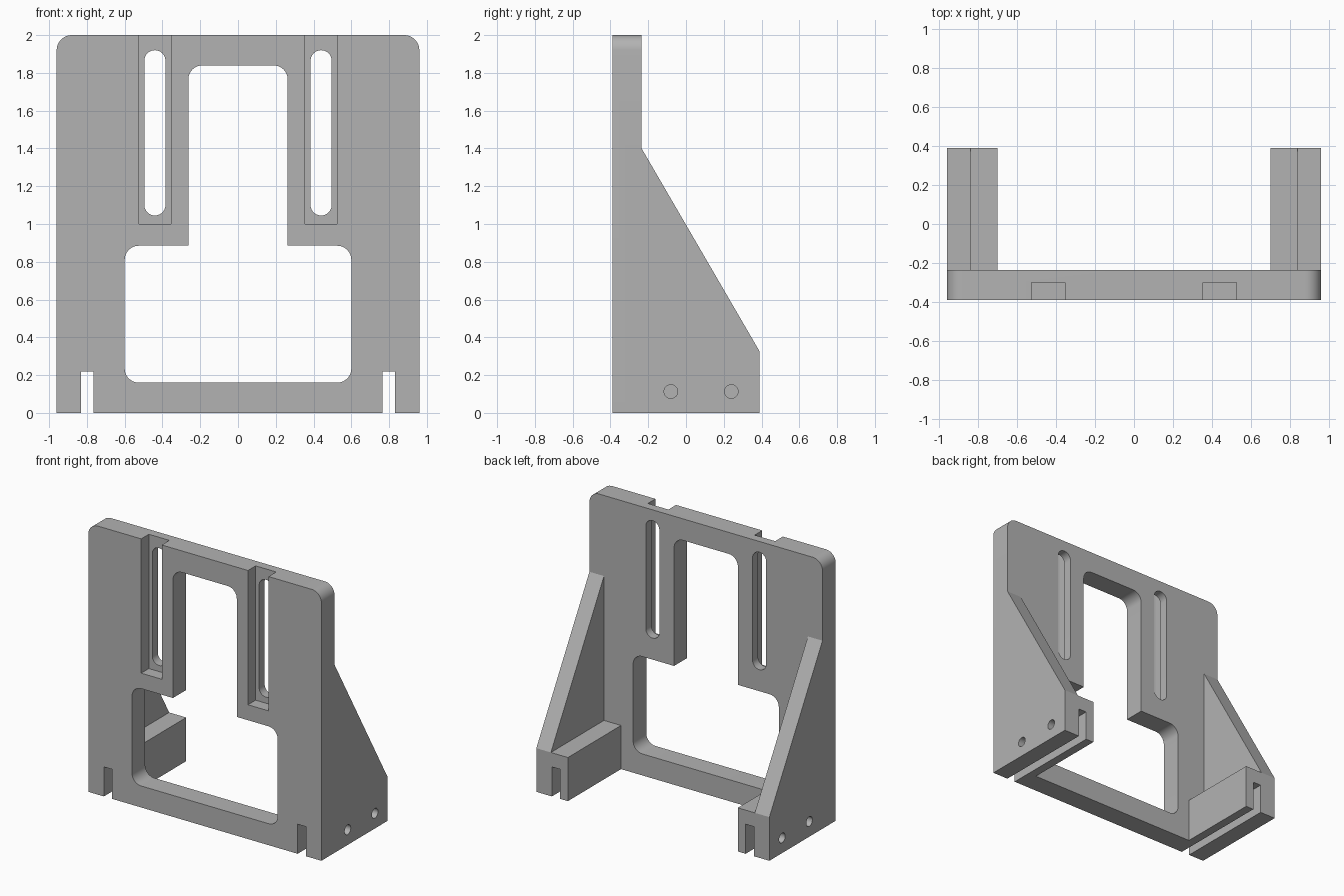
import bpy, bmesh, math
from mathutils import Vector

cube = bpy.data.objects.get("Cube")
if cube:
    bpy.data.objects.remove(cube, do_unlink=True)

grey = bpy.data.materials.new("plain_grey")
grey.use_nodes = True
colour = (0.45, 0.45, 0.45, 1)
grey.diffuse_color = colour
grey.node_tree.nodes["Principled BSDF"].inputs["Base Color"].default_value = colour

W, FRONT, BACK, REAR = 0.96, -0.39, -0.235, 0.39


def rounded(corners, steps=10):
    """Outline from (u, v, radius) corners; a zero radius stays sharp."""
    out = []
    for i, (u, v, r) in enumerate(corners):
        p = Vector((u, v))
        if not r:
            out.append(p)
            continue
        a = (Vector(corners[i - 1][:2]) - p).normalized()
        b = (Vector(corners[(i + 1) % len(corners)][:2]) - p).normalized()
        for k in range(steps + 1):
            t = k / steps * math.pi / 2
            out.append(p + a * r * (1 - math.sin(t)) + b * r * (1 - math.cos(t)))
    return out


def prism(name, outline, start, end, axis):
    """Extrude an outline along y (outline is x, z) or along x (outline is y, z)."""
    bm = bmesh.new()
    place = (lambda p, d: (p.x, d, p.y)) if axis == "y" else (lambda p, d: (d, p.x, p.y))
    face = bm.faces.new([bm.verts.new(place(p, start)) for p in outline])
    new = bmesh.ops.extrude_face_region(bm, geom=[face])["geom"]
    shift = Vector((0, end - start, 0)) if axis == "y" else Vector((end - start, 0, 0))
    bmesh.ops.translate(bm, vec=shift, verts=[g for g in new if isinstance(g, bmesh.types.BMVert)])
    bmesh.ops.recalc_face_normals(bm, faces=bm.faces)
    mesh = bpy.data.meshes.new(name)
    bm.to_mesh(mesh)
    bm.free()
    mesh.materials.append(grey)
    obj = bpy.data.objects.new(name, mesh)
    bpy.context.collection.objects.link(obj)
    return obj


def box(name, x0, x1, y0, y1, z0, z1):
    return prism(name, rounded([(x0, z0, 0), (x1, z0, 0), (x1, z1, 0), (x0, z1, 0)]), y0, y1, "y")


def combine(target, other, operation):
    mod = target.modifiers.new(other.name, "BOOLEAN")
    mod.object, mod.operation, mod.solver = other, operation, "EXACT"
    bpy.context.view_layer.objects.active = target
    bpy.ops.object.modifier_apply(modifier=mod.name)
    bpy.data.objects.remove(other, do_unlink=True)


# Upright plate with rounded top corners
bracket = prism("bracket_plate", rounded([(-W, 0, 0), (W, 0, 0), (W, 2, 0.08), (-W, 2, 0.08)]),
                FRONT, BACK, "y")

# Side gussets and foot rails
for side in (-1, 1):
    web = rounded([(-0.32, 0, 0), (REAR, 0, 0), (REAR, 0.325, 0), (BACK, 1.4, 0), (-0.32, 1.4, 0)])
    combine(bracket, prism("gusset", web, side * 0.84, side * W, "x"), "UNION")
    xs = sorted((side * 0.70, side * 0.90))
    combine(bracket, box("foot_rail", *xs, -0.32, REAR, 0, 0.325), "UNION")

# Stepped window through the plate
r = 0.075
half = [(0.6, 0.16, r), (0.6, 0.885, r), (0.263, 0.885, 0), (0.263, 1.84, r)]
window = rounded(half + [(-x, z, c) for x, z, c in reversed(half)])
combine(bracket, prism("window_cutter", window, -0.6, 0, "y"), "DIFFERENCE")

for side in (-1, 1):
    # Front groove with a long adjustment slot
    xs = sorted((side * 0.355, side * 0.525))
    combine(bracket, box("groove_cutter", *xs, -0.6, -0.30, 1.0, 2.2), "DIFFERENCE")
    x0, x1 = sorted((side * 0.384, side * 0.496))
    c = 0.0559
    slot = rounded([(x0, 1.045, c), (x1, 1.045, c), (x1, 1.92, c), (x0, 1.92, c)])
    combine(bracket, prism("slot_cutter", slot, -0.6, 0, "y"), "DIFFERENCE")
    # Panel channel along the underside of the foot
    xs = sorted((side * 0.765, side * 0.832))
    combine(bracket, box("channel_cutter", *xs, -0.6, 0.6, -0.1, 0.22), "DIFFERENCE")
    # Screw holes from outside into the channel
    for y in (-0.08, 0.24):
        ring = [Vector((y + 0.036 * math.cos(a), 0.113 + 0.036 * math.sin(a)))
                for a in (k * math.tau / 32 for k in range(32))]
        combine(bracket, prism("hole_cutter", ring, side * 0.80, side * 1.1, "x"), "DIFFERENCE")

# Smooth the rounded corners, keep the machined edges sharp
bpy.ops.object.select_all(action="DESELECT")
bracket.select_set(True)
bpy.context.view_layer.objects.active = bracket
bpy.ops.object.shade_smooth_by_angle(angle=math.radians(30))
